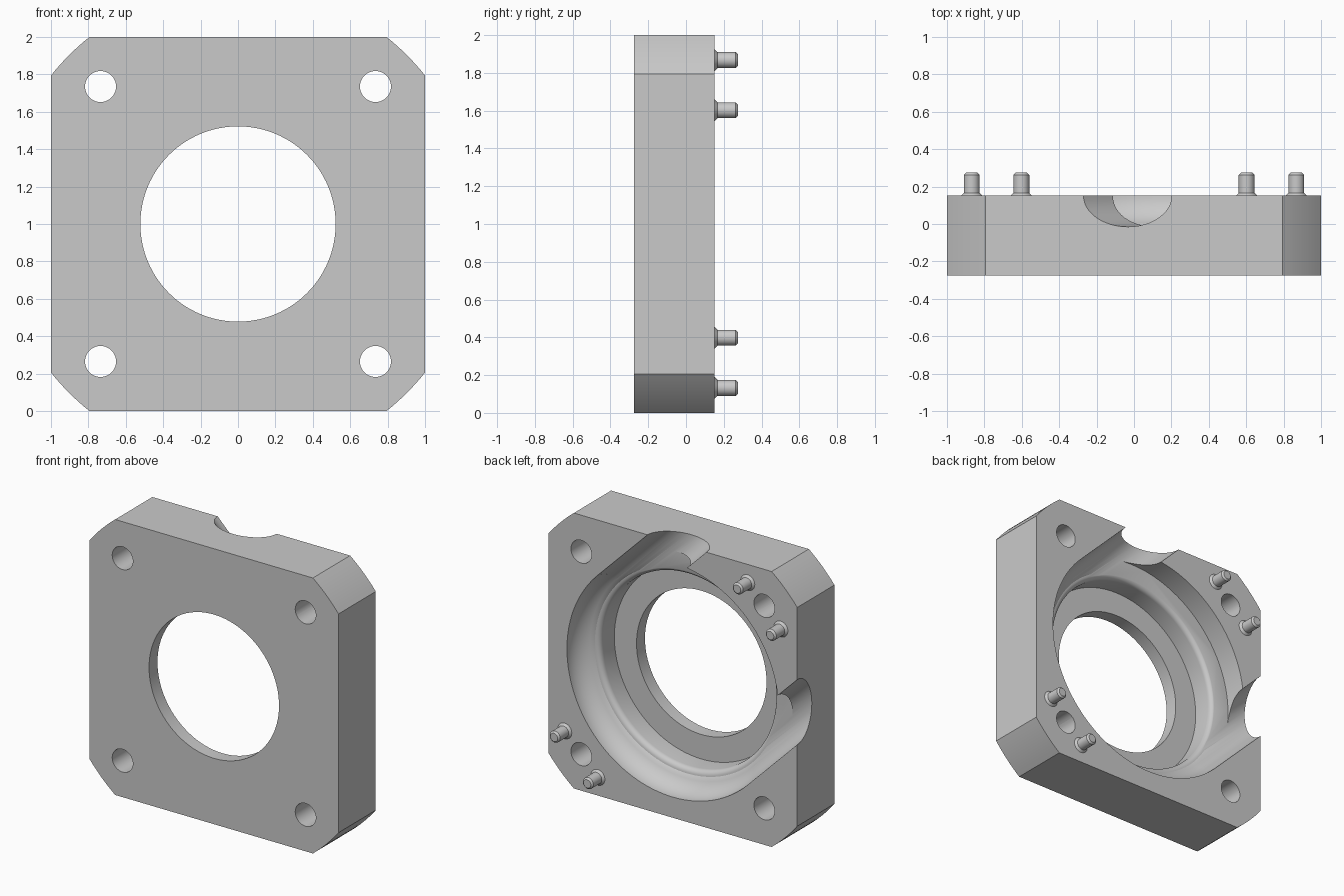
import bpy, bmesh
from math import sin, cos, pi, acos, sqrt
from mathutils import Matrix, Vector

FRONT, BACK, PIN_END = -0.275, 0.152, 0.275
MID = 1.0            # height of the plate centre
GROOVE = 0.167       # radius of the rounded groove and channels
RIM = 0.85           # outer radius of the groove
RING = RIM - GROOVE  # radius of the groove's centre line
HOLE = 0.735         # offset of the bolt holes

cube = bpy.data.objects.get("Cube")
if cube:
    bpy.data.objects.remove(cube)

metal = bpy.data.materials.new("grey_metal")
metal.use_nodes = True
metal.diffuse_color = (0.59, 0.59, 0.59, 1)
metal.node_tree.nodes["Principled BSDF"].inputs["Base Color"].default_value = (0.59, 0.59, 0.59, 1)


def make_object(name, bm):
    bmesh.ops.recalc_face_normals(bm, faces=bm.faces)
    mesh = bpy.data.meshes.new(name)
    bm.to_mesh(mesh)
    bm.free()
    mesh.materials.append(metal)
    obj = bpy.data.objects.new(name, mesh)
    bpy.context.collection.objects.link(obj)
    return obj


def select_only(obj):
    bpy.ops.object.select_all(action='DESELECT')
    obj.select_set(True)
    bpy.context.view_layer.objects.active = obj


def smooth(obj):
    select_only(obj)
    bpy.ops.object.shade_smooth_by_angle(angle=pi / 6)


def turned(name, profile, x=0, z=MID, sides=48):
    """Solid of revolution about the y direction from (radius, y) points."""
    bm = bmesh.new()
    rings = []
    for r, y in profile:
        rings.append([bm.verts.new((x + r * cos(2 * pi * i / sides), y,
                                    z + r * sin(2 * pi * i / sides))) for i in range(sides)])
    for a, b in zip(rings, rings[1:]):
        for i in range(sides):
            j = (i + 1) % sides
            bm.faces.new((a[i], a[j], b[j], b[i]))
    bm.faces.new(rings[0])
    bm.faces.new(rings[-1])
    return make_object(name, bm)


def prism(name, outline, y0, y1):
    """Outline of (x, z) points about the plate centre, extruded along y."""
    bm = bmesh.new()
    face = bm.faces.new([bm.verts.new((x, y0, MID + z)) for x, z in outline])
    grown = bmesh.ops.extrude_face_region(bm, geom=[face])["geom"]
    bmesh.ops.translate(bm, vec=(0, y1 - y0, 0),
                        verts=[v for v in grown if isinstance(v, bmesh.types.BMVert)])
    return make_object(name, bm)


def cut(obj, cutter):
    mod = obj.modifiers.new("cut", 'BOOLEAN')
    mod.operation = 'DIFFERENCE'
    mod.solver = 'EXACT'
    mod.object = cutter
    select_only(obj)
    bpy.ops.object.modifier_apply(modifier=mod.name)
    bpy.data.objects.remove(cutter)


# Plate: a square whose corners are trimmed by a large circle
corner_radius = 1.277
start = acos(1 / corner_radius)
outline = []
for quarter in range(4):
    for i in range(9):
        a = quarter * pi / 2 + start + (pi / 2 - 2 * start) * i / 8
        outline.append((corner_radius * cos(a), corner_radius * sin(a)))
plate = prism("plate", outline, FRONT, BACK)

# Opening, flat seat, rounded inner lip and rounded outer groove
floor, wall, lip = -0.178, 0.70, 0.04
ledge = BACK - GROOVE
profile = [(0.522, -0.5), (0.522, floor), (wall, floor)]
for i in range(7):
    a = pi / 2 * i / 6
    profile.append((wall + lip * (1 - cos(a)), ledge + 0.004 - lip * (1 - sin(a))))
lowest = acos((wall + lip - RING) / GROOVE)
for i in range(1, 15):
    a = lowest * (1 - i / 14)
    profile.append((RING + GROOVE * cos(a), BACK - GROOVE * sin(a)))
profile.append((RIM, 0.5))
cut(plate, turned("cavity_cutter", profile, sides=128))

# Square-cornered pocket between the two channels
pocket_radius = RIM + 0.001
first = acos(RING / pocket_radius)
corners = [(-RING, 0), (RING, 0)]
for i in range(33):
    a = first + (pi - 2 * first) * i / 32
    corners.append((pocket_radius * cos(a), pocket_radius * sin(a)))
diagonal = [((u - v) / sqrt(2), (u + v) / sqrt(2)) for u, v in corners]
cut(plate, prism("pocket_cutter", diagonal, ledge + 0.001, 0.5))

# Two half-round channels leaving the groove along its tangents
along = Vector((-1, 0, 1)).normalized()
for side in (1, -1):
    bm = bmesh.new()
    length = 1.4
    bmesh.ops.create_cone(bm, cap_ends=True, segments=48, radius1=GROOVE,
                          radius2=GROOVE, depth=length)
    centre = Vector((side * RING / sqrt(2), BACK, MID + side * RING / sqrt(2)))
    centre += along * (length / 2 - 0.01)
    bm.transform(Matrix.Translation(centre) @ Matrix.Rotation(-pi / 4, 4, 'Y'))
    cut(plate, make_object("channel_cutter", bm))

# Bolt holes
for sx in (-1, 1):
    for sz in (-1, 1):
        cut(plate, turned("hole_cutter", [(0.083, -0.5), (0.083, 0.5)],
                          sx * HOLE, MID + sz * HOLE))
smooth(plate)

# Locating pins, a pair beside each of two opposite holes
pin_profile = [(0.057, BACK - 0.01), (0.057, BACK), (0.042, BACK + 0.015),
               (0.042, PIN_END - 0.012), (0.03, PIN_END)]
for place, s in (("upper", 1), ("lower", -1)):
    for label, d in (("inner", 1), ("outer", -1)):
        pin = turned(f"{place}_{label}_pin", pin_profile,
                     -s * (HOLE - d * 0.133), MID + s * (HOLE + d * 0.133), 32)
        smooth(pin)
